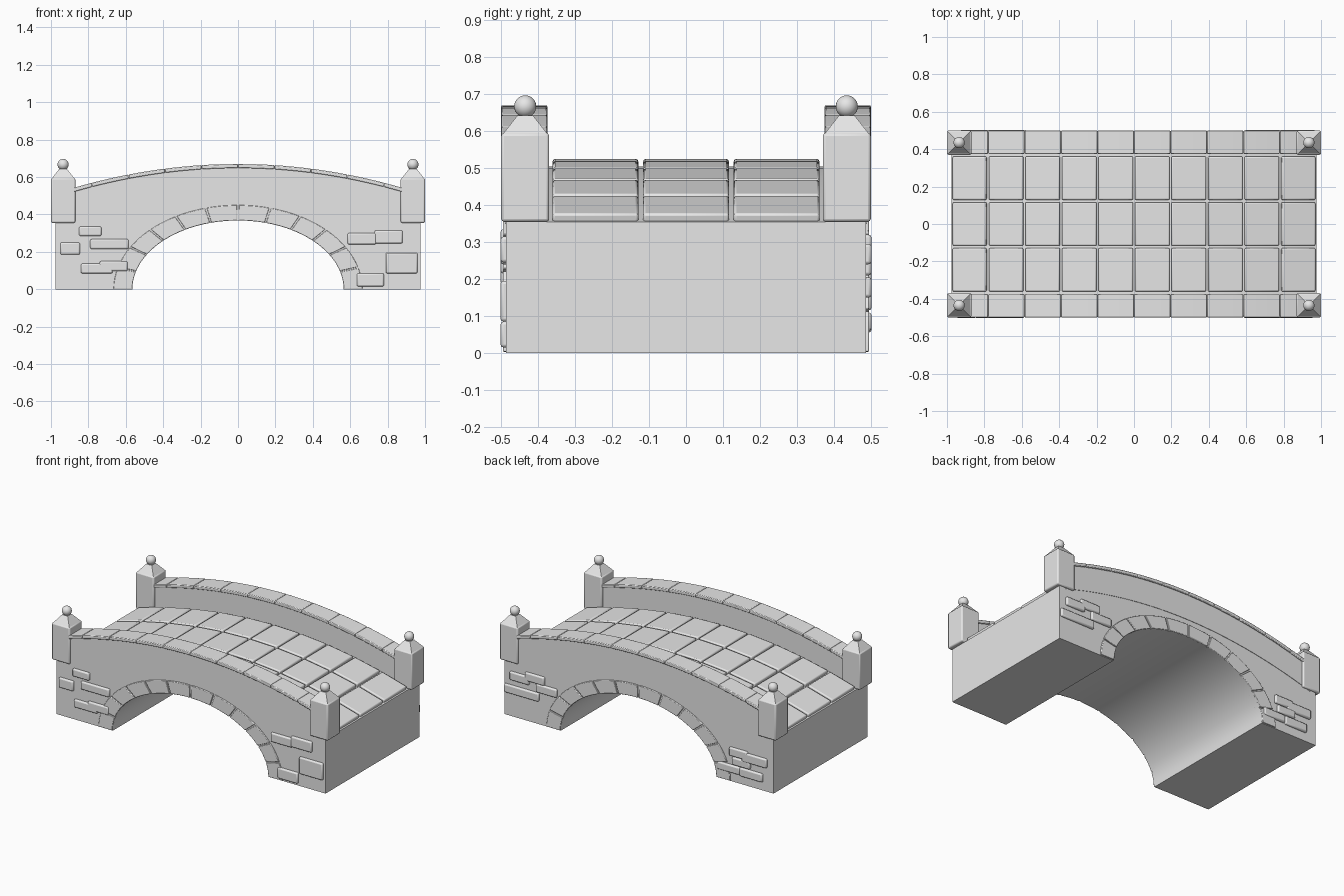
import bpy, bmesh, math
from mathutils import Matrix

if "Cube" in bpy.data.objects:
    bpy.data.objects.remove(bpy.data.objects["Cube"], do_unlink=True)

stone = bpy.data.materials.new("grey_stone")
stone.use_nodes = True
GREY = (0.8, 0.8, 0.8, 1)
stone.diffuse_color = GREY
stone.node_tree.nodes["Principled BSDF"].inputs["Base Color"].default_value = GREY


def finish(name, bm, bevel=0):
    """Turn a bmesh into a stone object, smooth where it curves gently."""
    bmesh.ops.recalc_face_normals(bm, faces=bm.faces)
    mesh = bpy.data.meshes.new(name)
    bm.to_mesh(mesh)
    bm.free()
    mesh.materials.append(stone)
    mesh.shade_smooth()
    mesh.set_sharp_from_angle(angle=math.radians(25))
    obj = bpy.data.objects.new(name, mesh)
    bpy.context.scene.collection.objects.link(obj)
    if bevel:
        mod = obj.modifiers.new("worn_edges", "BEVEL")
        mod.width = bevel
        mod.segments = 2
        mod.limit_method = "ANGLE"
    return obj


def add_prism(bm, profile, y0, y1):
    """Extrude an x-z profile from y0 to y1."""
    face = bm.faces.new([bm.verts.new((x, y0, z)) for x, z in profile])
    out = bmesh.ops.extrude_face_region(bm, geom=[face])
    verts = [v for v in out["geom"] if isinstance(v, bmesh.types.BMVert)]
    bmesh.ops.translate(bm, vec=(0, y1 - y0, 0), verts=verts)


def curve_points(f, x0, x1, n):
    xs = [x0 + (x1 - x0) * i / n for i in range(n + 1)]
    return [(x, f(x)) for x in xs]


def band(f, thick, x0, x1, n):
    """Profile of a strip that hangs below the curve f."""
    top = curve_points(f, x0, x1, n)
    return top + [(x, z - thick) for x, z in reversed(top)]


def deck(x):
    return 0.505 - 0.158 * x * x


def rail(x):
    return 0.67 - 0.165 * x * x


def ellipse(a, b, t):
    return (a * math.cos(t), b * math.sin(t))


LEN = 0.975
PITCH = LEN / 5
ARCH_W, ARCH_H = 0.565, 0.368

# Bridge body with its elliptical opening
bm = bmesh.new()
arch = [ellipse(ARCH_W, ARCH_H, math.pi * (1 - i / 32)) for i in range(33)]
profile = [(-LEN, 0)] + arch + [(LEN, 0)] + curve_points(deck, LEN, -LEN, 30)
add_prism(bm, profile, -0.487, 0.487)
finish("bridge_body", bm)

# Paving slabs, three across and ten along
bm = bmesh.new()
for i in range(10):
    x = -LEN + PITCH * (i + 0.5)
    tilt = math.atan(2 * 0.158 * x)
    for y in (-0.245, 0, 0.245):
        place = Matrix.Translation((x, y, deck(x) + 0.002)) @ Matrix.Rotation(tilt, 4, "Y")
        bmesh.ops.create_cube(bm, size=1, matrix=place @ Matrix.Diagonal((0.186, 0.232, 0.034, 1)))
finish("paving_slabs", bm, 0.007)

# Bricks standing out of the walls: x0, x1, z0, z1
front_bricks = [
    (-0.95, -0.845, 0.185, 0.25), (-0.85, -0.73, 0.285, 0.335),
    (-0.79, -0.585, 0.215, 0.268), (-0.84, -0.67, 0.085, 0.137),
    (-0.74, -0.59, 0.097, 0.15), (0.585, 0.74, 0.24, 0.30),
    (0.73, 0.88, 0.245, 0.315), (0.79, 0.96, 0.085, 0.195), (0.635, 0.78, 0.015, 0.085)]
back_bricks = [
    (0.79, 0.93, 0.24, 0.295), (0.68, 0.82, 0.265, 0.32),
    (0.59, 0.74, 0.21, 0.265), (0.72, 0.97, 0.15, 0.205),
    (-0.79, -0.66, 0.17, 0.225), (-0.93, -0.75, 0.155, 0.215),
    (-0.81, -0.68, 0.115, 0.165), (-0.735, -0.575, 0.06, 0.11), (-0.9, -0.735, 0.055, 0.11)]

for side, word, bricks in ((-1, "front", front_bricks), (1, "back", back_bricks)):
    bm = bmesh.new()
    for x0, x1, z0, z1 in bricks:
        add_prism(bm, [(x0, z0), (x1, z0), (x1, z1), (x0, z1)], side * 0.47, side * 0.502)
    finish(word + "_wall_bricks", bm, 0.008)

    # Wedge stones around the opening
    bm = bmesh.new()
    step = math.pi / 12
    for i in range(12):
        t0, t1 = i * step + 0.008, (i + 1) * step - 0.008
        ts = [t0 + (t1 - t0) * j / 4 for j in range(5)]
        inner = [ellipse(ARCH_W, ARCH_H, t) for t in ts]
        outer = [ellipse(0.665, 0.45, t) for t in reversed(ts)]
        add_prism(bm, inner + outer, side * 0.45, side * 0.495)
    finish(word + "_arch_stones", bm, 0.003)

    # Parapet wall with segmented coping
    bm = bmesh.new()
    top = curve_points(lambda x: rail(x) - 0.015, -0.93, 0.93, 30)
    base = curve_points(lambda x: deck(x) - 0.02, 0.93, -0.93, 30)
    add_prism(bm, top + base, side * 0.383, side * 0.49)
    finish(word + "_parapet", bm)

    bm = bmesh.new()
    for i in range(10):
        x0 = max(-LEN + PITCH * i, -0.93) + 0.001
        x1 = min(-LEN + PITCH * (i + 1), 0.93) - 0.001
        add_prism(bm, band(rail, 0.022, x0, x1, 4), side * 0.375, side * 0.5)
    finish(word + "_coping", bm, 0.004)

    # Corner posts with a tapered cap and ball
    for end, hand in ((-1, "right"), (1, "left")):
        px, py = end * 0.935, side * 0.435
        bm = bmesh.new()
        place = Matrix.Translation((px, py, 0.475))
        bmesh.ops.create_cube(bm, size=1, matrix=place @ Matrix.Diagonal((0.13, 0.13, 0.24, 1)))
        finish(f"{word}_{hand}_post", bm, 0.008)
        bm = bmesh.new()
        place = Matrix.Translation((px, py, 0.618)) @ Matrix.Rotation(math.pi / 4, 4, "Z")
        bmesh.ops.create_cone(bm, cap_ends=True, segments=4, radius1=0.085, radius2=0.029,
                              depth=0.05, matrix=place)
        finish(f"{word}_{hand}_post_cap", bm)
        bm = bmesh.new()
        bmesh.ops.create_uvsphere(bm, u_segments=24, v_segments=14, radius=0.03,
                                  matrix=Matrix.Translation((px, py, 0.667)))
        finish(f"{word}_{hand}_post_ball", bm)
